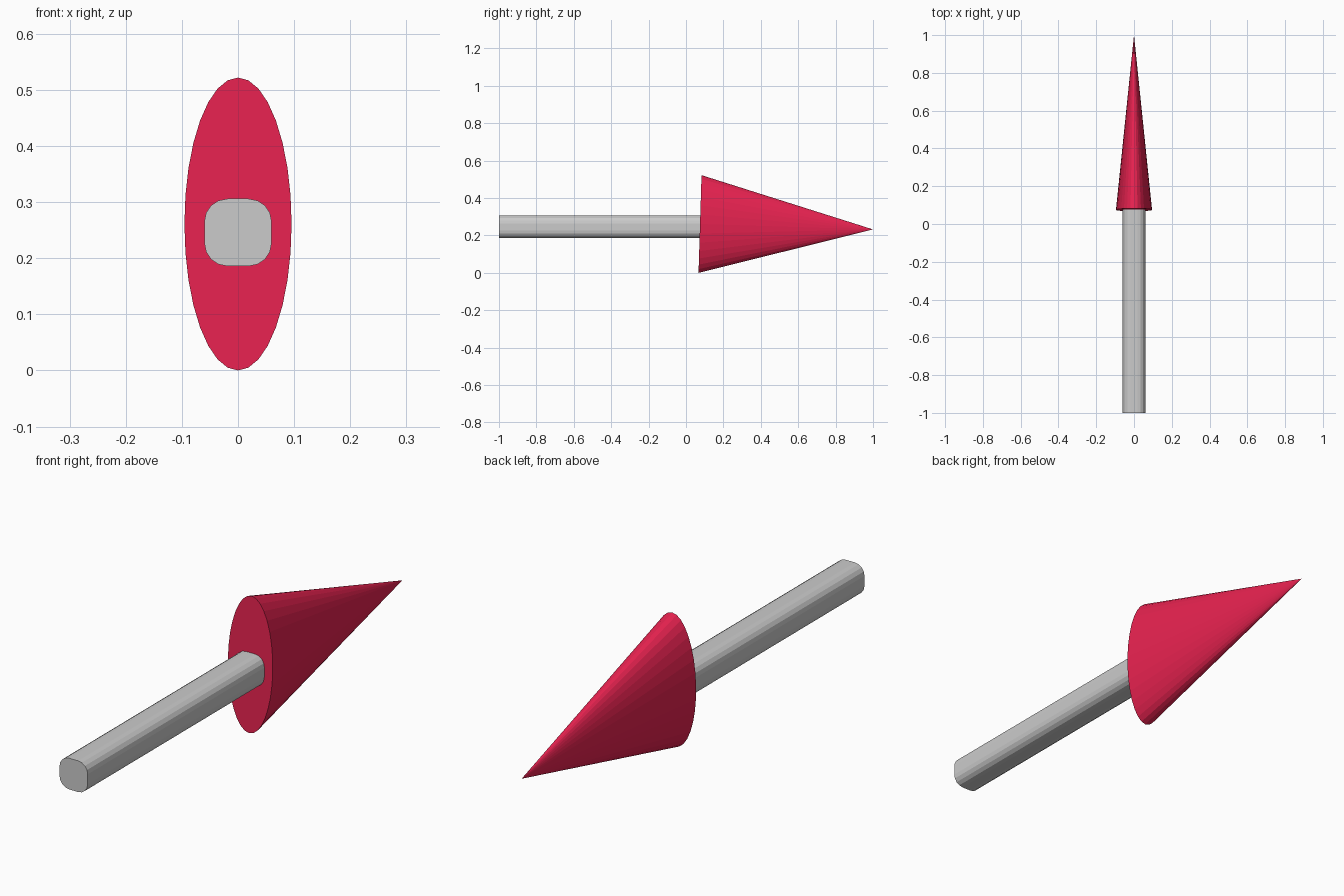
import bpy, bmesh, math
from mathutils import Vector

if "Cube" in bpy.data.objects:
    bpy.data.objects.remove(bpy.data.objects["Cube"])

def finish(name, bm):
    bmesh.ops.recalc_face_normals(bm, faces=bm.faces[:])
    mesh = bpy.data.meshes.new(name)
    bm.to_mesh(mesh)
    bm.free()
    obj = bpy.data.objects.new(name, mesh)
    bpy.context.collection.objects.link(obj)
    return obj

# Arrow shaft: rounded-square bar along y, its front end slightly inside the head
HALF, RADIUS, STEPS = 0.06, 0.041, 4
SHAFT_Z, BACK, FRONT = 0.246, -1.0, 0.1
bm = bmesh.new()
profile = []
for corner, (sx, sz) in enumerate([(1, 1), (-1, 1), (-1, -1), (1, -1)]):
    for i in range(STEPS + 1):
        a = math.radians(90 * (corner + i / STEPS))
        x = sx * (HALF - RADIUS) + RADIUS * math.cos(a)
        z = SHAFT_Z + sz * (HALF - RADIUS) + RADIUS * math.sin(a)
        profile.append(bm.verts.new((x, BACK, z)))
end = bm.faces.new(profile)
ext = bmesh.ops.extrude_face_region(bm, geom=[end], use_keep_orig=True)
moved = [v for v in ext["geom"] if isinstance(v, bmesh.types.BMVert)]
bmesh.ops.translate(bm, verts=moved, vec=(0, FRONT - BACK, 0))
finish("arrow_shaft", bm)

# Arrow head: tall elliptical 32-sided cone, tipped slightly downward
SIDES = 32
center = Vector((0, 0.075, 0.261))
up = Vector((0, 0.008, 0.261))
side = Vector((0.0955, 0, 0))
bm = bmesh.new()
rim = []
for i in range(SIDES):
    a = 2 * math.pi * i / SIDES
    rim.append(bm.verts.new(center + side * math.cos(a) + up * math.sin(a)))
tip = bm.verts.new((0, 1.0, 0.232))
bm.faces.new(rim)
for i in range(SIDES):
    bm.faces.new((rim[i], rim[(i + 1) % SIDES], tip))
head = finish("arrow_head", bm)

red = bpy.data.materials.new("crimson")
red.diffuse_color = (0.8, 0.016, 0.08, 1)
red.use_nodes = True
red.node_tree.nodes["Principled BSDF"].inputs["Base Color"].default_value = red.diffuse_color
head.data.materials.append(red)
